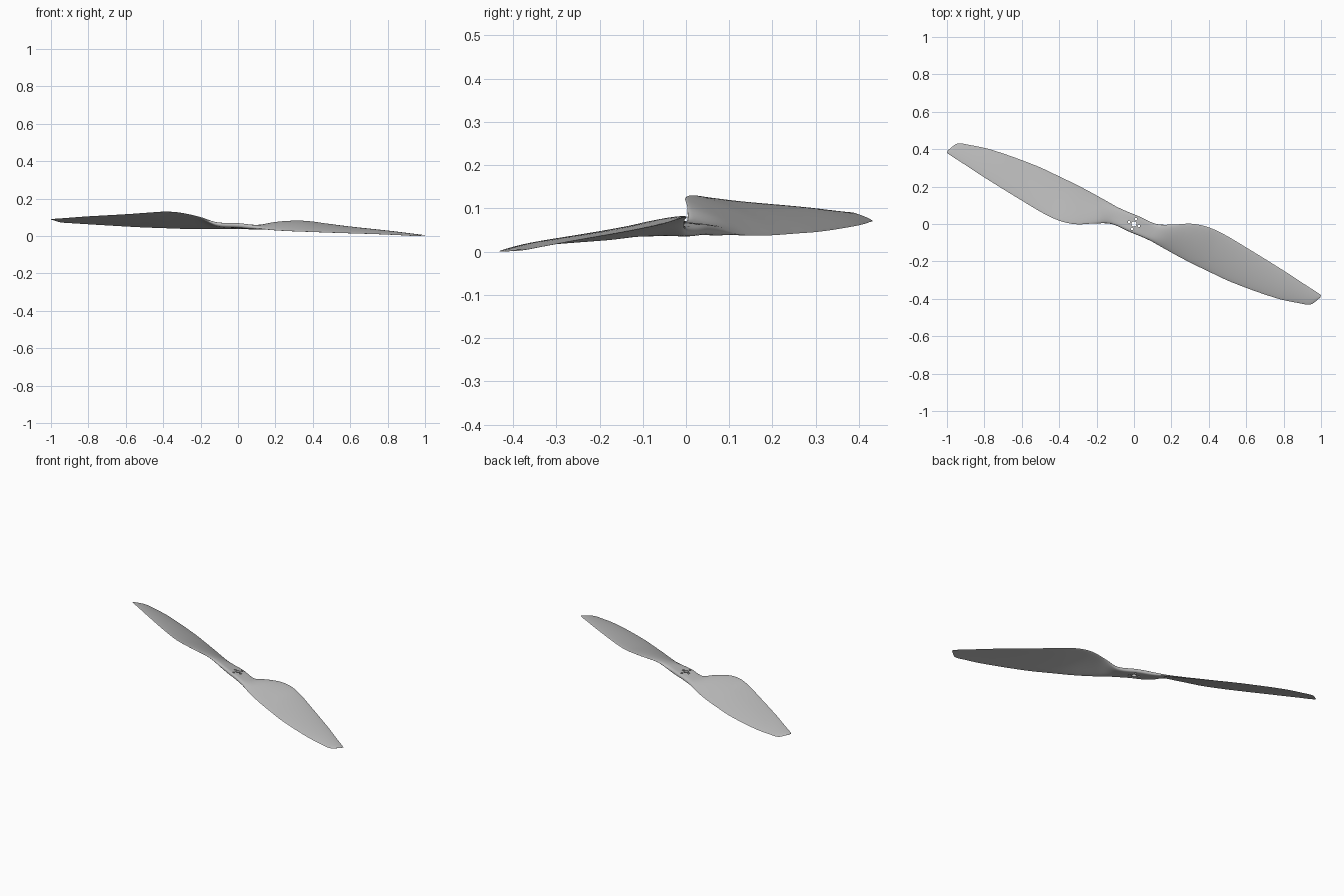
import bpy, bmesh, math
from mathutils import Matrix

cube = bpy.data.objects.get("Cube")
if cube:
    bpy.data.objects.remove(cube, do_unlink=True)

grey = bpy.data.materials.new("blade grey")
grey.use_nodes = True
colour = (0.5, 0.5, 0.5, 1)
grey.diffuse_color = colour
grey.node_tree.nodes["Principled BSDF"].inputs["Base Color"].default_value = colour

# Blade stations: radius, lead edge y and z, trail edge y and z, thickness
STATIONS = [
    (0.00, .048, .060, -.048, .060, .026),
    (0.11, .045, .063, -.050, .052, .023),
    (0.19, .073, .092, -.060, .043, .016),
    (0.28, .115, .108, -.071, .039, .014),
    (0.36, .132, .110, -.079, .038, .013),
    (0.45, .131, .102, -.085, .038, .012),
    (0.60, .109, .089, -.093, .038, .010),
    (0.85, .066, .071, -.083, .041, .008),
    (0.98, .040, .060, -.061, .042, .006),
    (1.04, .029, .055, -.042, .043, .005),
    (1.07, .022, .053, .008, .051, .003),
]
HALF = 16     # points along each side of a section
STEPS = 6     # sections between stations


def slope(i, k):
    a, b = STATIONS[max(i - 1, 0)], STATIONS[min(i + 1, len(STATIONS) - 1)]
    return 0 if i == 0 else (b[k] - a[k]) / (b[0] - a[0])


def smooth_station(i, t):
    """Hermite blend between station i and the next."""
    a, b = STATIONS[i], STATIONS[i + 1]
    d = b[0] - a[0]
    h = t * t * (3 - 2 * t)
    out = [a[0] + d * t]
    for k in range(1, 6):
        out.append(a[k] * (1 - h) + b[k] * h
                   + d * slope(i, k) * t * (1 - t) ** 2
                   - d * slope(i + 1, k) * t * t * (1 - t))
    return out


def section(u, vl, zl, vt, zt, thick):
    """Closed ring: over the top from lead to trail, back underneath."""
    blade = min(max((u - 0.08) / 0.12, 0), 1)
    power = 8 - 6 * blade
    camber = 0.03 * blade * (vl - vt)
    ring = []
    for i in range(2 * HALF):
        c = math.cos(math.pi * i / HALF)
        s = (1 - c) / 2
        side = 1 if i < HALF else -1
        h = thick / 2 * math.sqrt(max(0, 1 - abs(c) ** power))
        z = zl + (zt - zl) * s + camber * 4 * s * (1 - s) + side * h
        ring.append((u, vl + (vt - vl) * s, z))
    return ring


def half_turn(ring):
    n = len(ring)
    turned = [ring[(HALF - i) % n] for i in range(n)]
    return [(-x, -y, z) for x, y, z in turned]


# Both blades and the hub as one loft
right = [section(*smooth_station(i, j / STEPS))
         for i in range(len(STATIONS) - 1) for j in range(STEPS)]
right.append(section(*STATIONS[-1]))
rings = [half_turn(r) for r in reversed(right[1:])] + right

bm = bmesh.new()
loops = [[bm.verts.new(p) for p in r] for r in rings]
count = 2 * HALF
for a, b in zip(loops, loops[1:]):
    for i in range(count):
        j = (i + 1) % count
        bm.faces.new((a[i], a[j], b[j], b[i]))
bm.faces.new(loops[0])
bm.faces.new(loops[-1])
bmesh.ops.recalc_face_normals(bm, faces=bm.faces)
mesh = bpy.data.meshes.new("propeller")
bm.to_mesh(mesh)
bm.free()
mesh.materials.append(grey)
propeller = bpy.data.objects.new("propeller", mesh)
bpy.context.collection.objects.link(propeller)

# Shaft hole and four bolt holes
bm = bmesh.new()
holes = [(0, 0, .014)] + [
    (.028 * math.cos(k * math.pi / 2), .028 * math.sin(k * math.pi / 2), .007)
    for k in range(4)]
for x, y, r in holes:
    bmesh.ops.create_cone(bm, cap_ends=True, segments=20, radius1=r, radius2=r,
                          depth=0.2, matrix=Matrix.Translation((x, y, .06)))
cut_mesh = bpy.data.meshes.new("hole_cutter")
bm.to_mesh(cut_mesh)
bm.free()
cut_mesh.materials.append(grey)
cutter = bpy.data.objects.new("hole_cutter", cut_mesh)
cutter.hide_render = True
bpy.context.collection.objects.link(cutter)

bpy.context.view_layer.objects.active = propeller
propeller.select_set(True)
mod = propeller.modifiers.new("holes", "BOOLEAN")
mod.operation = "DIFFERENCE"
mod.solver = "EXACT"
mod.object = cutter
bpy.ops.object.modifier_apply(modifier=mod.name)
bpy.data.objects.remove(cutter, do_unlink=True)

# Turn the blades in plan, then tilt the disc
propeller.data.transform(Matrix.Rotation(math.radians(-22), 4, "Z"))
tilt = Matrix.Identity(4)
tilt[2][0] = tilt[2][1] = -0.07
propeller.data.transform(tilt)
low = min(v.co.z for v in propeller.data.vertices)
propeller.data.transform(Matrix.Translation((0, 0, -low)))

bpy.ops.object.shade_smooth_by_angle(angle=math.radians(40))
